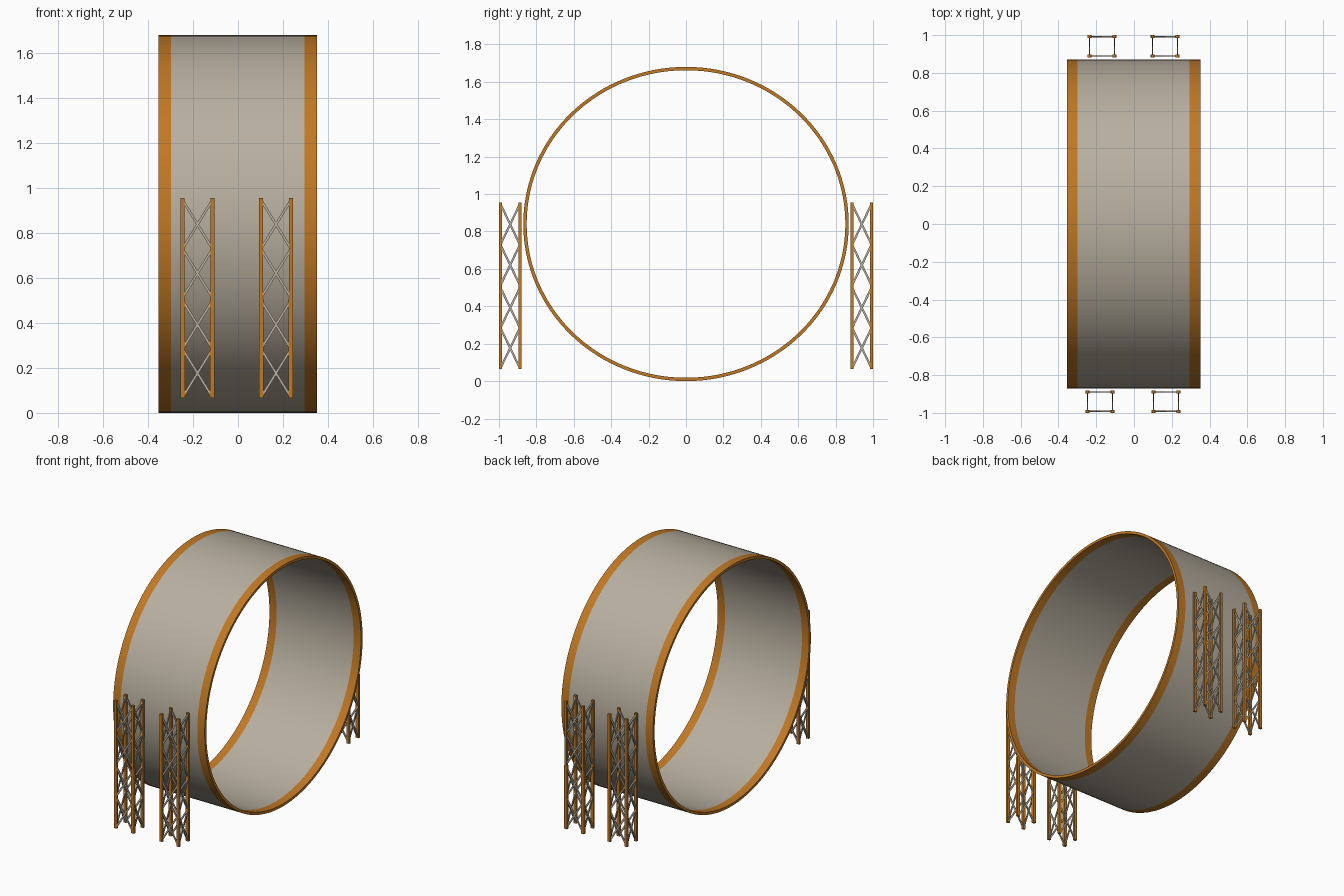
import bpy, bmesh, math
from mathutils import Vector, Matrix

if "Cube" in bpy.data.objects:
    bpy.data.objects.remove(bpy.data.objects["Cube"])


def material(name, rgb):
    m = bpy.data.materials.new(name)
    m.diffuse_color = (*rgb, 1)
    m.use_nodes = True
    m.node_tree.nodes["Principled BSDF"].inputs["Base Color"].default_value = m.diffuse_color
    return m


ORANGE = material("burnt orange", (0.53, 0.19, 0.018))
GREY = material("warm grey", (0.48, 0.43, 0.35))


def finish(name, bm, mat, smooth=False):
    bmesh.ops.recalc_face_normals(bm, faces=bm.faces[:])
    me = bpy.data.meshes.new(name)
    bm.to_mesh(me)
    bm.free()
    me.materials.append(mat)
    ob = bpy.data.objects.new(name, me)
    bpy.context.collection.objects.link(ob)
    if smooth:
        bpy.ops.object.select_all(action='DESELECT')
        ob.select_set(True)
        bpy.context.view_layer.objects.active = ob
        bpy.ops.object.shade_smooth_by_angle(angle=math.radians(35))
    return ob


# Elliptical hoop built from rectangular wall sections along x
RY, RZ, WALL, SIDES = 0.87, 0.84, 0.018, 128


def hoop(name, x0, x1, mat, caps):
    bm = bmesh.new()
    rings = []
    for i in range(SIDES):
        a = 2 * math.pi * i / SIDES
        c, s = math.cos(a), math.sin(a)
        rings.append([bm.verts.new((x, (RY - w) * c, RZ + (RZ - w) * s))
                      for x, w in ((x0, 0), (x1, 0), (x1, WALL), (x0, WALL))])
    for i in range(SIDES):
        p, q = rings[i], rings[(i + 1) % SIDES]
        for j in range(4):
            if j % 2 == 0 or caps:
                k = (j + 1) % 4
                bm.faces.new((p[j], p[k], q[k], q[j]))
    ob = finish(name, bm, mat, True)
    return ob


hoop("hoop_wall", -0.298, 0.295, GREY, True)
hoop("left_rim", -0.354, -0.298, ORANGE, True)
hoop("right_rim", 0.295, 0.352, ORANGE, True)


def bar(bm, a, b, normal, width, depth):
    # Box from a to b, its depth along the given normal
    a, b, n = Vector(a), Vector(b), Vector(normal)
    d = (b - a).normalized()
    side = d.cross(n)
    rot = Matrix((side, n, d)).transposed().to_4x4()
    scale = Matrix.Diagonal((width, depth, (b - a).length, 1))
    bmesh.ops.create_cube(bm, size=1,
                          matrix=Matrix.Translation((a + b) / 2) @ rot @ scale)


# Lattice towers: two stacked sections, four posts each, crossed braces on all faces
HX, HY, CY = 0.066, 0.0515, 0.94
SECTIONS = ((0.066, 0.509, 0.021), (0.509, 0.956, 0.018))


def tower(name, cx, cy):
    posts, braces = bmesh.new(), bmesh.new()
    corners = [(cx - HX, cy - HY), (cx + HX, cy - HY),
               (cx + HX, cy + HY), (cx - HX, cy + HY)]
    for z0, z1, w in SECTIONS:
        for x, y in corners:
            bar(posts, (x, y, z0), (x, y, z1), (0, 1, 0), w, 0.016)
        half = (z1 - z0 - 0.016) / 2
        for i in range(4):
            p, q = corners[i], corners[(i + 1) % 4]
            normal = (0, 1, 0) if i % 2 == 0 else (1, 0, 0)
            for level in range(2):
                lo = z0 + 0.004 + level * (half + 0.002)
                hi = lo + half
                bar(braces, (*p, lo), (*q, hi), normal, 0.011, 0.006)
                bar(braces, (*q, lo), (*p, hi), normal, 0.011, 0.006)
    finish(name + "_posts", posts, ORANGE)
    finish(name + "_braces", braces, GREY)


tower("front_left_tower", -0.180, -CY)
tower("front_right_tower", 0.169, -CY)
tower("back_left_tower", -0.170, CY)
tower("back_right_tower", 0.164, CY)
